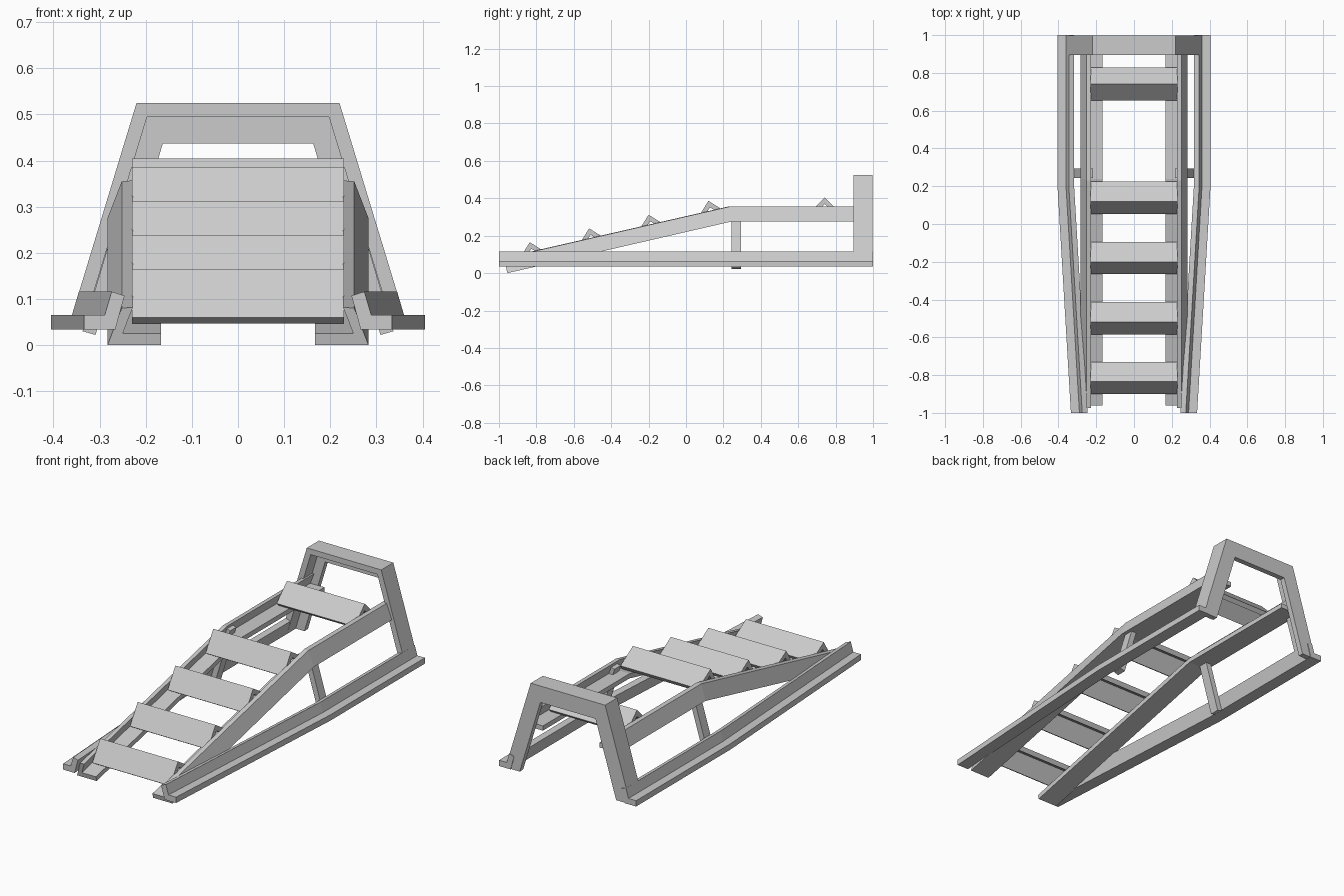
import bpy, bmesh, math

cube = bpy.data.objects.get("Cube")
if cube:
    bpy.data.objects.remove(cube, do_unlink=True)

steel = bpy.data.materials.new("grey_steel")
steel.use_nodes = True
GREY = (0.6, 0.6, 0.6, 1)
steel.diffuse_color = GREY
steel.node_tree.nodes["Principled BSDF"].inputs["Base Color"].default_value = GREY


def sweep(name, rings, mirror=False):
    """Skin matching cross-sections into a closed bar, capped at both ends."""
    bm = bmesh.new()
    loops = [[bm.verts.new(p) for p in ring] for ring in rings]
    for a, b in zip(loops, loops[1:]):
        for i in range(len(a)):
            j = (i + 1) % len(a)
            bm.faces.new((a[i], a[j], b[j], b[i]))
    bm.faces.new(loops[0])
    bm.faces.new(loops[-1])
    bmesh.ops.recalc_face_normals(bm, faces=bm.faces)
    mesh = bpy.data.meshes.new(name)
    bm.to_mesh(mesh)
    bm.free()
    mesh.materials.append(steel)
    obj = bpy.data.objects.new(name, mesh)
    bpy.context.collection.objects.link(obj)
    if mirror:
        obj.modifiers.new("Mirror", 'MIRROR')
    return obj


# Base rails: flat foot with a leaning upright, bent outwards to the back
rail = [(.405, .034), (.405, .065), (.36, .065), (.345, .116),
        (.317, .107), (.337, .034)]
sweep("base_rails",
      [[(x + dx, y, z) for x, z in rail] for y, dx in ((-1, -.071), (.2, 0), (1, 0))],
      mirror=True)

# Stringers: leaning angle bars that climb, then run level to the arch
stringer = [(.283, 0), (.167, 0), (.167, .025), (.25, .025), (.228, .082), (.252, .08)]
stations = ((-.955, 0, .23), (.24, .275, .11), (.97, .275, 0))
sweep("stringers",
      [[(x, y - k * h, z + h) for x, h in stringer] for y, z, k in stations],
      mirror=True)

# Props between the rails and the stringers
sweep("props", [[(x, y, z) for x, z in ((.309, .022), (.337, .03), (.244, .34), (.216, .332))]
                for y in (.243, .295)], mirror=True)


# Arch: angle bar with the wide web at the back
def arch_section(side, outer, flange, web):
    front, step, back = .895, .968, .997
    path = ((outer, front), (outer, back), (web, back),
            (web, step), (flange, step), (flange, front))
    return [(side * x, y, z) for (x, z), y in path]


foot = ((.369, .035), (.337, .035), (.285, .035))
corner = ((.22, .525), (.197, .495), (.163, .437))
sweep("arch", [arch_section(1, *foot), arch_section(1, *corner),
               arch_section(-1, *corner), arch_section(-1, *foot)])

# Rungs: angle bars with the ridge up, tilted to follow the stringers
LEG, THICK = .124, .025
angle = [(0, 0), (LEG, 0), (LEG, -THICK), (THICK, -THICK), (THICK, -LEG), (0, -LEG)]
slope = math.atan(.23)
ridges = [(-.835, .165, slope), (-.518, .239, slope), (-.2, .312, slope),
          (.12, .386, slope), (.742, .405, 0)]
for n, (y, z, tilt) in enumerate(ridges, 1):
    a = tilt - math.pi / 4
    c, s = math.cos(a), math.sin(a)
    sweep(f"rung_{n}", [[(x, y + u * c - v * s, z + u * s + v * c) for u, v in angle]
                        for x in (-.23, .23)])
